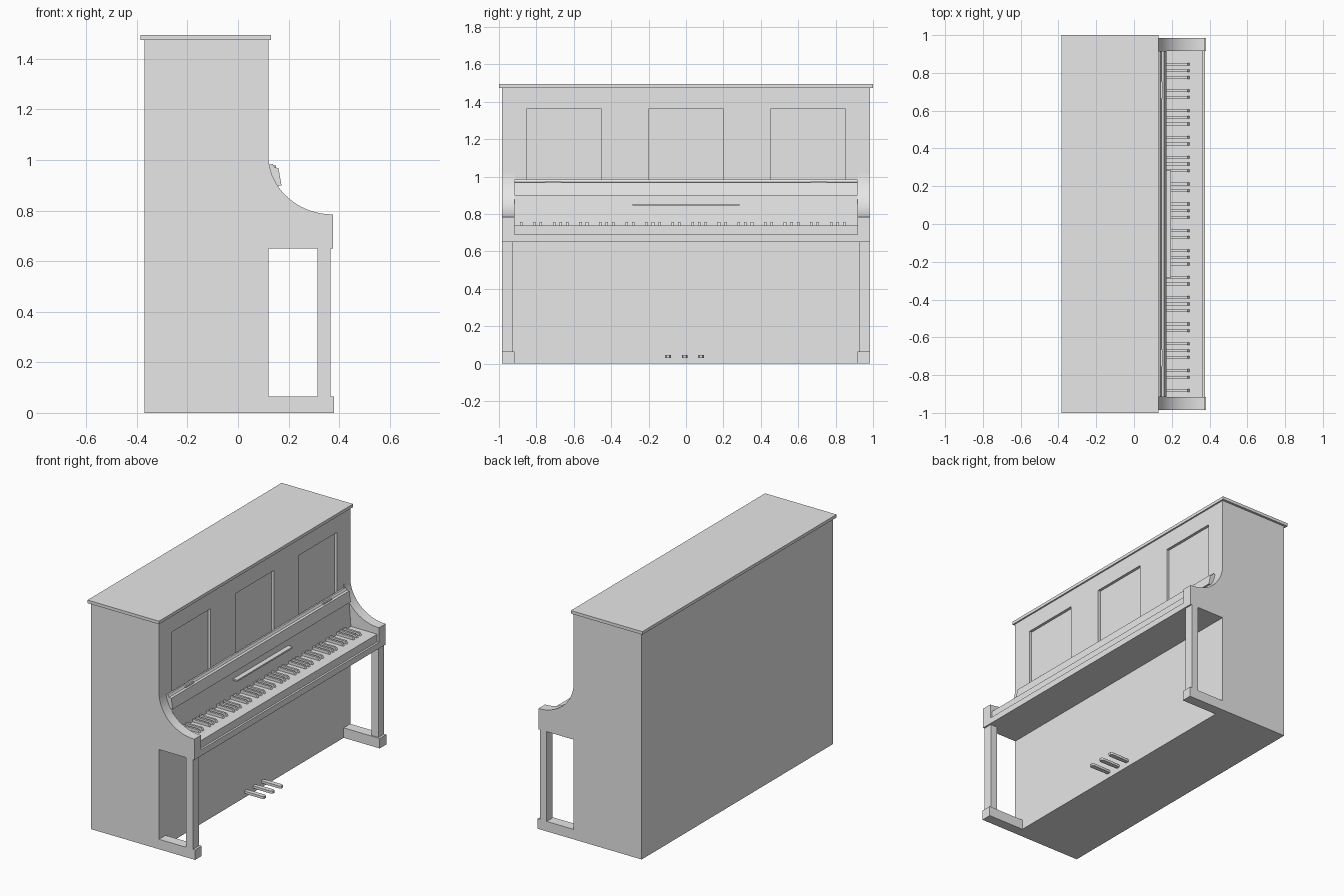
import bpy, bmesh, math

cube = bpy.data.objects.get("Cube")
if cube:
    bpy.data.objects.remove(cube, do_unlink=True)

GREY = (0.8, 0.8, 0.8, 1.0)
mat = bpy.data.materials.new("plain grey")
mat.use_nodes = True
mat.diffuse_color = GREY
mat.node_tree.nodes["Principled BSDF"].inputs["Base Color"].default_value = GREY


def finish(bm, name):
    bmesh.ops.recalc_face_normals(bm, faces=bm.faces)
    mesh = bpy.data.meshes.new(name)
    bm.to_mesh(mesh)
    bm.free()
    mesh.materials.append(mat)
    obj = bpy.data.objects.new(name, mesh)
    bpy.context.collection.objects.link(obj)
    return obj


def extrude(bm, points, offset):
    """Add a prism: a polygon of 3D points swept along an offset."""
    face = bm.faces.new([bm.verts.new(p) for p in points])
    new = bmesh.ops.extrude_face_region(bm, geom=[face])["geom"]
    bmesh.ops.translate(bm, vec=offset,
                        verts=[v for v in new if isinstance(v, bmesh.types.BMVert)])


def prism_y(name, profile, y0, y1):
    """Side profile of (x, z) points swept across the width."""
    bm = bmesh.new()
    extrude(bm, [(x, y0, z) for x, z in profile], (0, y1 - y0, 0))
    return finish(bm, name)


def box(name, x0, x1, y0, y1, z0, z1):
    return prism_y(name, [(x0, z0), (x1, z0), (x1, z1), (x0, z1)], y0, y1)


HALF = 0.985      # half width of the case
INNER = 0.917     # inner face of the cheeks
BACK, FRONT = -0.37, 0.12

# Case with three recessed front panels
case = box("case", BACK, FRONT, -HALF, HALF, 0, 1.475)
cutters = []
for y in (-0.652, 0, 0.652):
    cutter = box("panel_cutter", FRONT - 0.018, FRONT + 0.1,
                 y - 0.198, y + 0.198, 0.95, 1.365)
    cutter.hide_render = True
    cutters.append(cutter)
    mod = case.modifiers.new("recess", 'BOOLEAN')
    mod.operation = 'DIFFERENCE'
    mod.solver = 'EXACT'
    mod.object = cutter
bpy.context.view_layer.update()
graph = bpy.context.evaluated_depsgraph_get()
cut_mesh = bpy.data.meshes.new_from_object(case.evaluated_get(graph))
case.modifiers.clear()
case.data = cut_mesh
for cutter in cutters:
    bpy.data.objects.remove(cutter, do_unlink=True)

# Lid
box("lid", -0.385, 0.13, -1, 1, 1.475, 1.495)

# Curved cheeks, legs and feet on both sides
STEPS = 24
arc = [(0.375 - 0.255 * math.cos(a), 1.02 - 0.235 * math.sin(a))
       for a in (math.pi / 2 * i / STEPS for i in range(STEPS + 1))]
cheek_profile = arc + [(0.375, 0.65), (FRONT, 0.65)]
for side, s in (("left", 1), ("right", -1)):
    cheek = prism_y(side + "_cheek", cheek_profile, s * INNER, s * HALF)
    bpy.ops.object.select_all(action='DESELECT')
    cheek.select_set(True)
    bpy.context.view_layer.objects.active = cheek
    bpy.ops.object.shade_smooth_by_angle(angle=math.radians(30))
    box(side + "_leg", 0.315, 0.365, s * 0.925, s * HALF, 0.065, 0.65)
    box(side + "_foot", FRONT, 0.38, s * INNER, s * HALF, 0, 0.065)

# Keybed and white key slab
box("keybed", FRONT, 0.375, -INNER, INNER, 0.65, 0.69)
box("white_keys", FRONT, 0.362, -INNER, INNER, 0.69, 0.74)

# Black keys in the usual groups of two and three
bm = bmesh.new()
pitch = 2 * INNER / 52
for i in range(51):
    if i % 7 in (0, 2, 3, 5, 6):
        y = -INNER + pitch * (i + 1)
        key = [(0.16, 0.74), (0.295, 0.74), (0.282, 0.758), (0.16, 0.758)]
        extrude(bm, [(x, y - 0.007, z) for x, z in key], (0, 0.014, 0))
finish(bm, "black_keys")

# Fallboard with its long handle
prism_y("fallboard", [(FRONT, 0.74), (0.172, 0.74), (0.16, 0.9), (FRONT, 0.9)],
        -INNER, INNER)
box("fallboard_handle", 0.15, 0.195, -0.285, 0.285, 0.845, 0.855)

# Music shelf with a raised back lip and two hinges
prism_y("music_shelf", [(FRONT, 0.9), (0.172, 0.9), (0.16, 0.968), (0.145, 0.971),
                        (0.137, 0.985), (FRONT, 0.98)], -INNER, INNER)
for side, s in (("left", 1), ("right", -1)):
    box(side + "_hinge", 0.138, 0.15, s * 0.665, s * 0.755, 0.968, 0.978)

# Three pedals with chamfered tips
for name, y in (("right", -0.096), ("middle", -0.007), ("left", 0.08)):
    bm = bmesh.new()
    outline = [(FRONT - 0.01, -0.01), (0.17, -0.015), (0.25, -0.015), (0.262, -0.008)]
    outline += [(x, -w) for x, w in reversed(outline)]
    extrude(bm, [(x, y + w, 0.03) for x, w in outline], (0, 0, 0.016))
    finish(bm, name + "_pedal")
